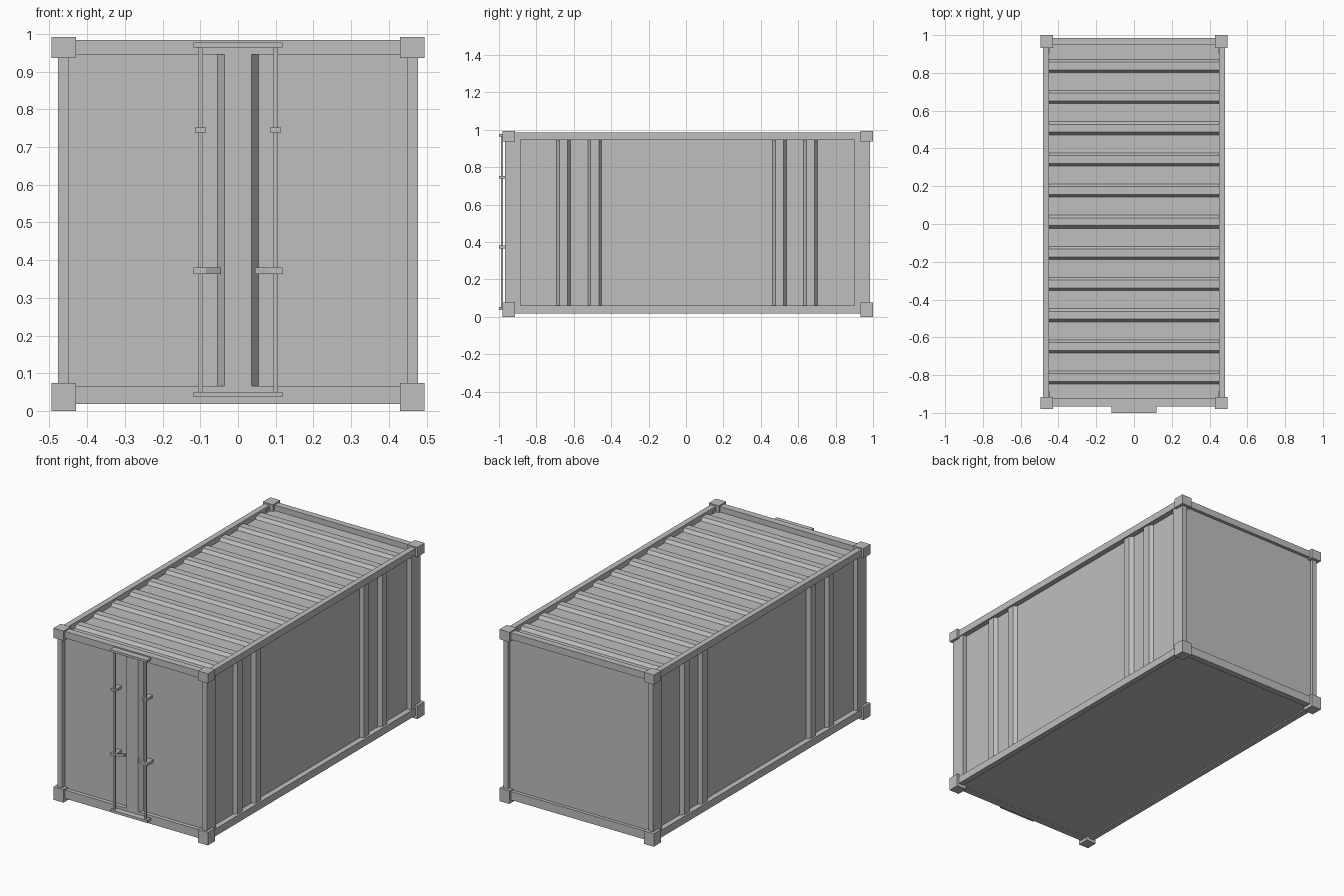
import bpy, bmesh
from mathutils import Vector

if "Cube" in bpy.data.objects:
    bpy.data.objects.remove(bpy.data.objects["Cube"])

paint = bpy.data.materials.new("grey_steel")
paint.use_nodes = True
grey = (0.52, 0.52, 0.52, 1)
paint.diffuse_color = grey
paint.node_tree.nodes["Principled BSDF"].inputs["Base Color"].default_value = grey


def finish(name, bm):
    bmesh.ops.recalc_face_normals(bm, faces=bm.faces)
    mesh = bpy.data.meshes.new(name)
    bm.to_mesh(mesh)
    bm.free()
    mesh.materials.append(paint)
    obj = bpy.data.objects.new(name, mesh)
    bpy.context.scene.collection.objects.link(obj)
    return obj


def box(name, xs, ys, zs):
    """Box between the given limits on each axis."""
    bm = bmesh.new()
    bmesh.ops.create_cube(bm, size=1)
    for v in bm.verts:
        v.co = [r[0] if c < 0 else r[1] for c, r in zip(v.co, (xs, ys, zs))]
    return finish(name, bm)


def prism(name, profile, sweep):
    """Extrude a closed 3D profile along a vector."""
    bm = bmesh.new()
    face = bm.faces.new([bm.verts.new(p) for p in profile])
    ext = bmesh.ops.extrude_face_region(bm, geom=[face])
    moved = [g for g in ext["geom"] if isinstance(g, bmesh.types.BMVert)]
    bmesh.ops.translate(bm, verts=moved, vec=sweep)
    return finish(name, bm)


def rib(name, start, sweep, across, out, base, top):
    """Raised rib with sloping flanks."""
    s, a, o = Vector(start), Vector(across), Vector(out)
    prism(name, [s - a * base, s - a * top + o, s + a * top + o, s + a * base], Vector(sweep))


def span(side, near, far):
    return sorted((side * near, side * far))


# Main shell
WALL, ROOF, DOOR, BACK = 0.452, 0.952, -0.942, 0.966
box("container_shell", (-WALL, WALL), (DOOR, BACK), (0.025, ROOF))

# Roof ribs
for i in range(11):
    rib("roof_rib", (-0.452, 0.837 - 0.165 * i, ROOF), (0.904, 0, 0),
        (0, 1, 0), (0, 0, 0.018), 0.035, 0.021)

# Frame and side walls
ends = {"front": ((-0.98, -0.915), (-0.968, -0.885), (-0.965, -0.925)),
        "back": ((0.932, 1.0), (0.9, 0.984), (0.948, 0.985))}
levels = {"bottom": ((0, 0.075), (0.018, 0.067), (0.018, 0.06)),
          "top": ((0.936, 0.992), (0.945, 0.984), (0.945, 0.984))}
for side, label in ((1, "left"), (-1, "right")):
    for end, (cap_y, post_y, _) in ends.items():
        box(f"{end}_{label}_post", span(side, 0.448, 0.478), post_y, (0.03, 0.97))
        for level, (cap_z, _, _) in levels.items():
            box(f"{level}_{end}_{label}_corner", span(side, 0.43, 0.494), cap_y, cap_z)
    for level, (_, _, rail_z) in levels.items():
        box(f"{level}_{label}_rail", span(side, 0.45, 0.483), (-0.94, 0.96), rail_z)
    for y in (-0.655, -0.488, 0.5, 0.666):
        rib(f"{label}_wall_rib", (side * WALL, y, 0.058), (0, 0, 0.889),
            (0, 1, 0), (side * 0.02, 0, 0), 0.037, 0.022)

# End rails
for end, (_, _, rail_y) in ends.items():
    for level, (_, rail_z, _) in levels.items():
        box(f"{level}_{end}_rail", (-0.46, 0.46), rail_y, rail_z)

# Raised strip where the doors meet
rib("door_centre_strip", (0, DOOR, 0.067), (0, 0, 0.878),
    (1, 0, 0), (0, -0.025, 0), 0.054, 0.036)

# Lock bars, clamps and folded handles
for side, label in ((1, "left"), (-1, "right")):
    box(f"{label}_lock_bar", span(side, 0.094, 0.105), (-0.99, -0.979), (0.045, 0.97))
    box(f"{label}_bar_clamp", span(side, 0.085, 0.114), (-1.0, DOOR), (0.738, 0.752))
    box(f"{label}_handle_mount", span(side, 0.085, 0.118), (-1.0, DOOR), (0.364, 0.381))
    prism(f"{label}_handle",
          [(side * x, y, 0.364) for x, y in
           ((0.086, -1.0), (0.045, -0.975), (0.045, -0.965), (0.086, -0.988))],
          (0, 0, 0.017))

# Bar holders at top and bottom
for level, z in (("top", (0.964, 0.977)), ("bottom", (0.037, 0.051))):
    box(f"{level}_bar_holder", (-0.118, 0.118), (-1.0, -0.96), z)
